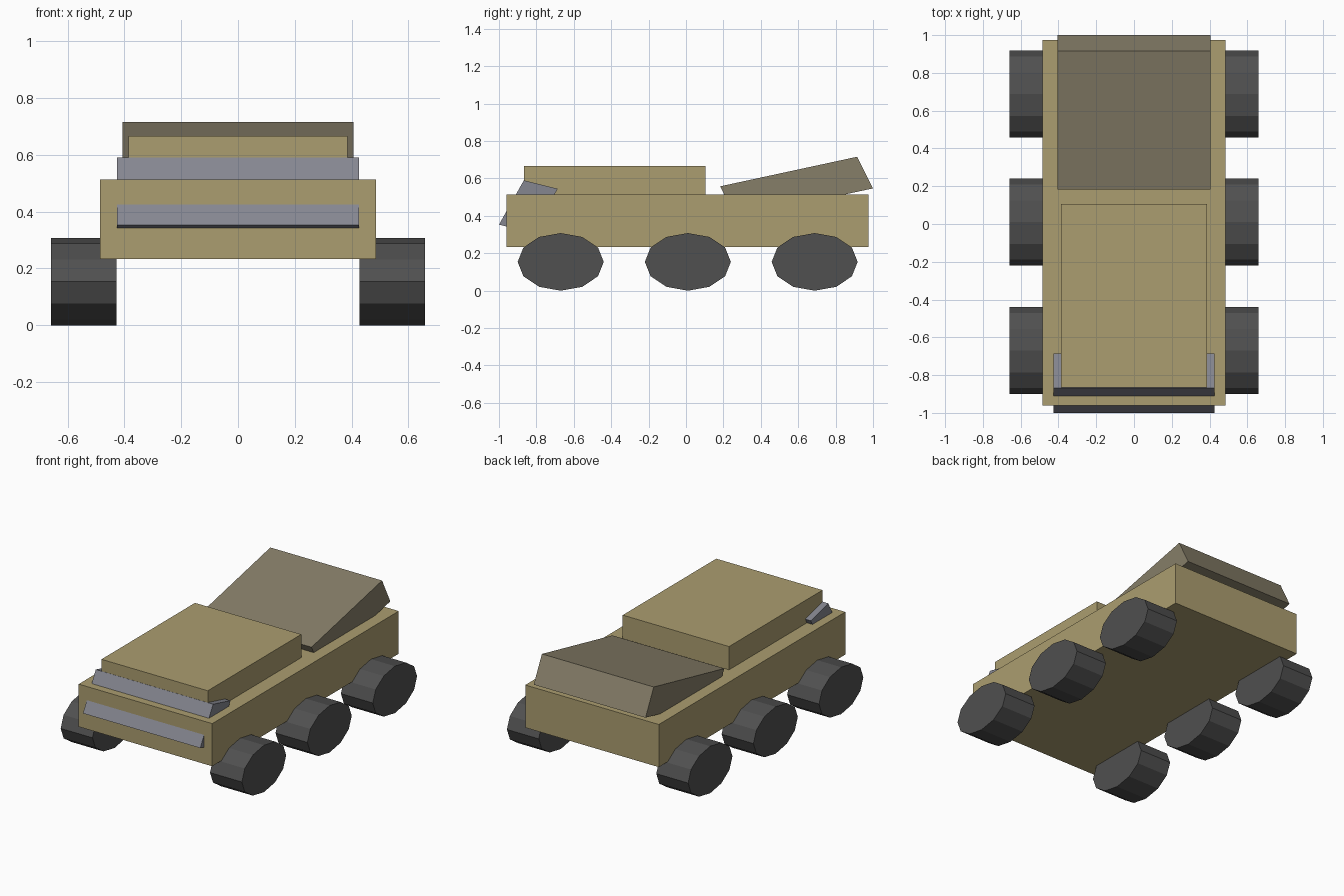
import bpy
import bmesh
from math import cos, sin, pi

if "Cube" in bpy.data.objects:
    bpy.data.objects.remove(bpy.data.objects["Cube"])


def material(name, rgb):
    m = bpy.data.materials.new(name)
    m.diffuse_color = (*rgb, 1)
    m.use_nodes = True
    m.node_tree.nodes["Principled BSDF"].inputs["Base Color"].default_value = m.diffuse_color
    return m


sand = material("sand", (0.41, 0.34, 0.16))
drab = material("drab", (0.24, 0.21, 0.14))
steel = material("steel", (0.235, 0.24, 0.28))
rubber = material("rubber", (0.08, 0.08, 0.08))


def extrude_x(name, profile, x0, x1, mat):
    """Solid with a (y, z) side profile running from x0 to x1."""
    bm = bmesh.new()
    face = bm.faces.new([bm.verts.new((x0, y, z)) for y, z in profile])
    ext = bmesh.ops.extrude_face_region(bm, geom=[face])
    verts = [v for v in ext["geom"] if isinstance(v, bmesh.types.BMVert)]
    bmesh.ops.translate(bm, verts=verts, vec=(x1 - x0, 0, 0))
    bmesh.ops.recalc_face_normals(bm, faces=bm.faces)
    me = bpy.data.meshes.new(name)
    bm.to_mesh(me)
    bm.free()
    me.materials.append(mat)
    ob = bpy.data.objects.new(name, me)
    bpy.context.collection.objects.link(ob)
    return ob


def rect(y0, y1, z0, z1):
    return [(y0, z0), (y1, z0), (y1, z1), (y0, z1)]


# Hull and raised cabin
extrude_x("hull", rect(-0.96, 0.975, 0.234, 0.514), -0.485, 0.485, sand)
extrude_x("cabin", rect(-0.865, 0.105, 0.514, 0.667), -0.386, 0.386, sand)

# Slanted rear deck, partly sunk into the hull
extrude_x("rear_deck", [(0.183, 0.558), (0.915, 0.716), (1.0, 0.547), (0.268, 0.389)],
          -0.406, 0.406, drab)

# Slanted front plate passing through the nose of the hull
extrude_x("front_plate", [(-0.867, 0.59), (-0.686, 0.545), (-0.819, 0.308), (-1.0, 0.353)],
          -0.426, 0.426, steel)

# Six twelve-sided wheels
for row, y in zip(("front", "middle", "rear"), (-0.67, 0.01, 0.688)):
    outline = [(y + 0.23 * cos(i * pi / 6), 0.154 + 0.154 * sin(i * pi / 6)) for i in range(12)]
    for side, s in (("left", -1), ("right", 1)):
        extrude_x(f"{row}_{side}_wheel", outline, s * 0.427, s * 0.658, rubber)
